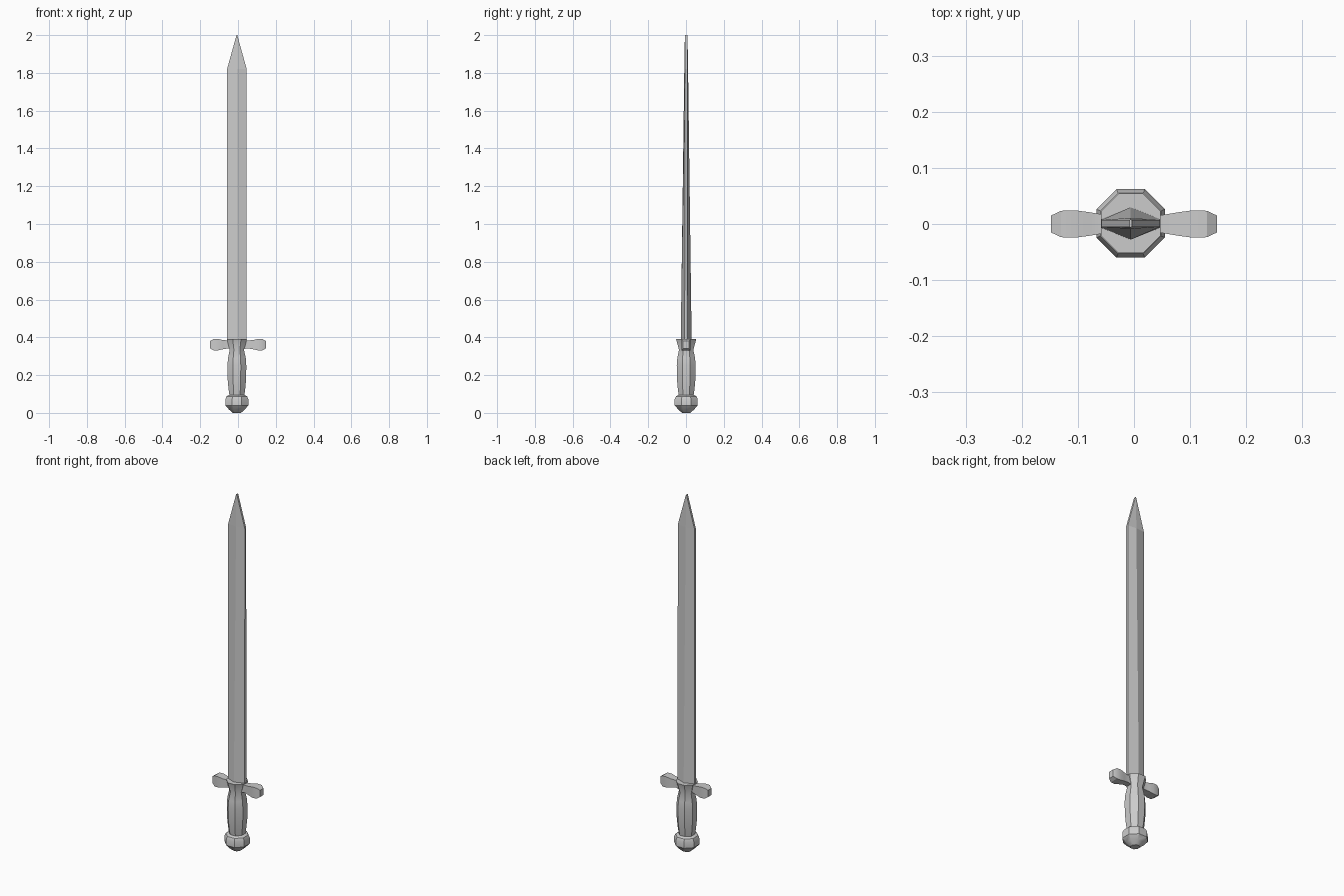
import bpy, bmesh
from math import pi, cos, sin

if "Cube" in bpy.data.objects:
    bpy.data.objects.remove(bpy.data.objects["Cube"])

CX = -0.006  # hilt and blade axis sits slightly left of the guard centre


def loft(name, rings, smooth=30):
    """Skin matching rings of points and cap both ends."""
    bm = bmesh.new()
    rows = [[bm.verts.new(p) for p in ring] for ring in rings]
    n = len(rows[0])
    for a, b in zip(rows, rows[1:]):
        for i in range(n):
            j = (i + 1) % n
            bm.faces.new((a[i], a[j], b[j], b[i]))
    bm.faces.new(rows[0][::-1])
    bm.faces.new(rows[-1])
    bmesh.ops.remove_doubles(bm, verts=bm.verts, dist=1e-5)
    bmesh.ops.recalc_face_normals(bm, faces=bm.faces)
    me = bpy.data.meshes.new(name)
    bm.to_mesh(me)
    bm.free()
    ob = bpy.data.objects.new(name, me)
    bpy.context.collection.objects.link(ob)
    bpy.ops.object.select_all(action='DESELECT')
    ob.select_set(True)
    bpy.context.view_layer.objects.active = ob
    bpy.ops.object.shade_smooth_by_angle(angle=smooth * pi / 180)
    return ob


def octagon(half_width, z):
    r = half_width / cos(pi / 8)
    angles = [pi / 8 + i * pi / 4 for i in range(8)]
    return [(CX + r * cos(a), 0.001 + r * sin(a), z) for a in angles]


def octagonal_part(name, profile):
    return loft(name, [octagon(w, z) for w, z in profile])


# Pommel
octagonal_part("pommel", [(0.022, 0.0), (0.042, 0.018), (0.061, 0.04), (0.061, 0.072),
                          (0.054, 0.088), (0.04, 0.095)])

# Grip with flared collar
octagonal_part("grip", [(0.039, 0.09), (0.044, 0.125), (0.049, 0.18), (0.05, 0.25),
                        (0.047, 0.29), (0.038, 0.333), (0.053, 0.39)])


# Crossguard arms: waisted bars ending in a chamfered tip
def arm_ring(x, hy, z0, z1):
    return [(x, -hy, z0), (x, hy, z0), (x, hy, z1), (x, -hy, z1)]


arm = [(0.025, 0.018, 0.336, 0.386), (0.05, 0.016, 0.342, 0.383), (0.08, 0.021, 0.337, 0.386),
       (0.105, 0.0245, 0.331, 0.391), (0.13, 0.0235, 0.331, 0.391), (0.148, 0.015, 0.342, 0.38)]
for side, label in ((-1, "left"), (1, "right")):
    loft("guard_arm_" + label, [arm_ring(side * x, *rest) for x, *rest in arm])


# Blade: ridged hexagonal section, thinning upward to a chisel point
def blade_ring(z, half_width, ridge, edge):
    return [(CX + x * half_width, 0.001 + y, z) for x, y in
            ((-1, -edge), (0, -ridge), (1, -edge), (1, edge), (0, ridge), (-1, edge))]


loft("blade", [blade_ring(0.37, 0.052, 0.029, 0.008),
               blade_ring(1.82, 0.052, 0.010, 0.006),
               blade_ring(2.0, 0.002, 0.007, 0.006)], smooth=5)
